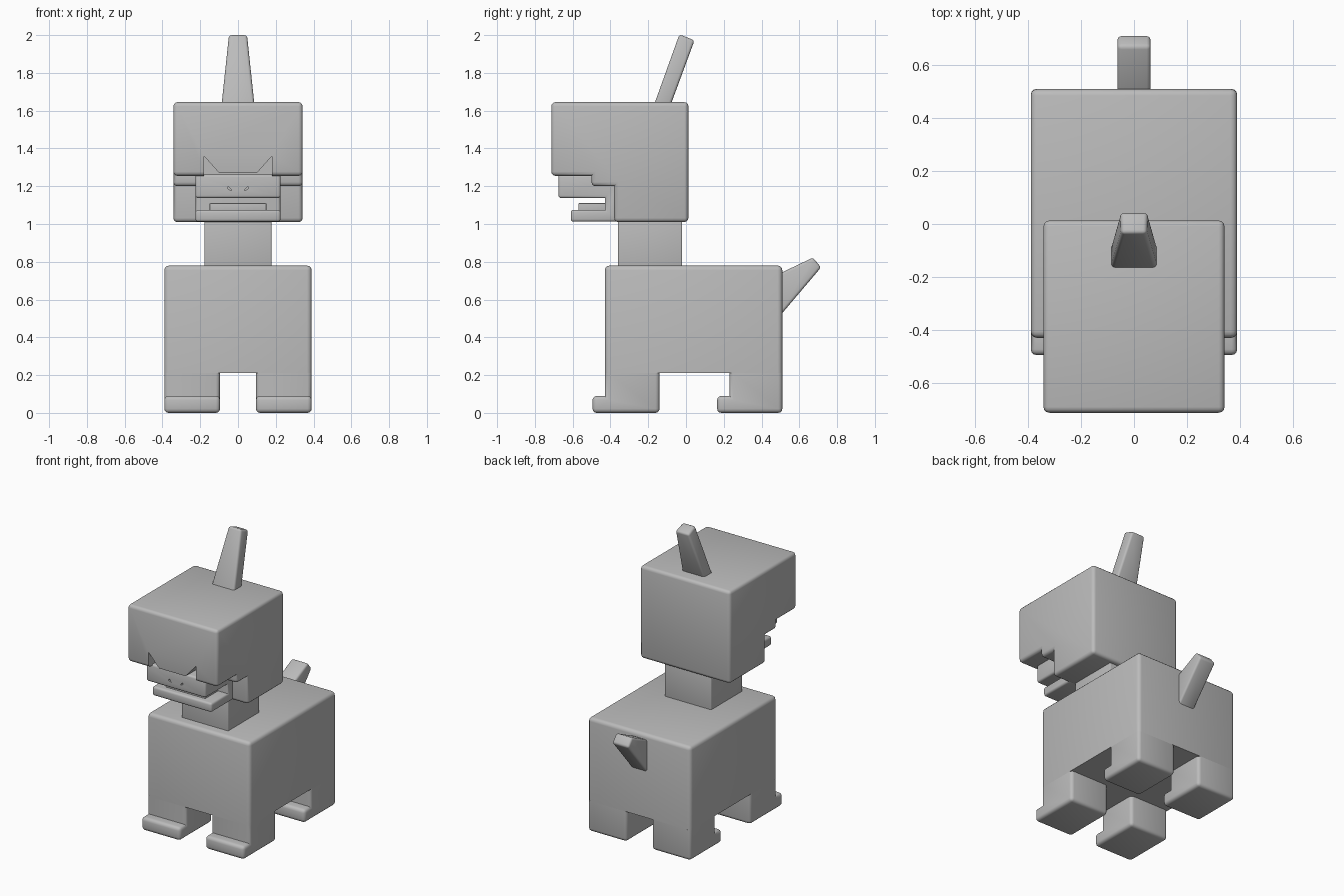
import bpy, bmesh, math

if "Cube" in bpy.data.objects:
    bpy.data.objects.remove(bpy.data.objects["Cube"])

grey = bpy.data.materials.new("plain grey")
grey.diffuse_color = (0.5, 0.5, 0.5, 1)
grey.use_nodes = True
grey.node_tree.nodes["Principled BSDF"].inputs["Base Color"].default_value = grey.diffuse_color


def prism(name, pts, a, b, axis="x", bevel=0.0, open_z=None, taper=None):
    """Extrude a profile along x (points are y,z) or y (points are x,z); round convex edges."""
    place = (lambda t, p: (t, p[0], p[1])) if axis == "x" else (lambda t, p: (p[0], t, p[1]))
    bm = bmesh.new()
    ends = [[bm.verts.new(place(t, p)) for p in pts] for t in (a, b)]
    for ring in ends:
        bm.faces.new(ring)
    n = len(pts)
    for i in range(n):
        j = (i + 1) % n
        bm.faces.new((ends[0][i], ends[0][j], ends[1][j], ends[1][i]))
    if taper:
        for v in bm.verts:
            v.co.x *= taper(v.co.z)
    bmesh.ops.recalc_face_normals(bm, faces=bm.faces)
    if bevel:
        edges = [e for e in bm.edges if e.is_convex and not (
            open_z is not None and all(abs(v.co.z - open_z) < 1e-4 for v in e.verts))]
        bmesh.ops.bevel(bm, geom=edges, offset=bevel, segments=3, profile=0.5,
                        affect="EDGES", clamp_overlap=True)
    me = bpy.data.meshes.new(name)
    bm.to_mesh(me)
    bm.free()
    me.materials.append(grey)
    ob = bpy.data.objects.new(name, me)
    bpy.context.collection.objects.link(ob)
    return ob


def rect(u0, u1, z0, z1):
    return [(u0, z0), (u1, z0), (u1, z1), (u0, z1)]


def activate(ob):
    bpy.ops.object.select_all(action="DESELECT")
    ob.select_set(True)
    bpy.context.view_layer.objects.active = ob


def cut(ob, cutter):
    m = ob.modifiers.new("cut", "BOOLEAN")
    m.operation, m.solver, m.object = "DIFFERENCE", "EXACT", cutter
    activate(ob)
    bpy.ops.object.modifier_apply(modifier=m.name)
    bpy.data.objects.remove(cutter)


# Body, with its underside left sharp where the legs join
prism("body", rect(-0.43, 0.51, 0.21, 0.78), -0.39, 0.39, bevel=0.025, open_z=0.21)

# Legs with toes
for label, toe, front, back in (("front", -0.495, -0.43, -0.14), ("back", 0.165, 0.23, 0.51)):
    leg = [(back, 0.21), (front, 0.21), (front, 0.09), (toe, 0.09), (toe, 0), (back, 0)]
    for side, x0, x1 in (("left", 0.095, 0.39), ("right", -0.39, -0.095)):
        prism(f"{label}_leg_{side}", leg, x0, x1, bevel=0.022, open_z=0.21)

# Neck
prism("neck", rect(-0.36, -0.02, 0.75, 1.04), -0.177, 0.177, bevel=0.006)

# Head with stepped underside and notched brow
head = prism("head", [(0.013, 1.01), (0.013, 1.645), (-0.713, 1.645), (-0.713, 1.255),
                      (-0.5, 1.255), (-0.5, 1.2), (-0.38, 1.2), (-0.38, 1.01)],
             -0.342, 0.342, bevel=0.022)
cut(head, prism("brow_cutter", [(-0.18, 1.22), (-0.18, 1.36), (-0.1, 1.27), (0.1, 1.27),
                                (0.18, 1.36), (0.18, 1.22)], -0.8, -0.52, axis="y"))

# Snout and lower jaw with open mouth
snout = prism("snout_and_jaw", [(-0.34, 1.012), (-0.61, 1.012), (-0.61, 1.075), (-0.43, 1.075),
                                (-0.43, 1.137), (-0.675, 1.137), (-0.675, 1.262), (-0.34, 1.262)],
              -0.225, 0.225, bevel=0.014)
for s in (-1, 1):
    cut(snout, prism("nostril_cutter", [(s * 0.032, 1.177), (s * 0.052, 1.2), (s * 0.054, 1.185)],
                     -0.7, -0.655, axis="y"))

# Tongue
prism("tongue", rect(-0.57, -0.41, 1.06, 1.11), -0.15, 0.15, bevel=0.004)

# Horn, narrowing upward and leaning back
prism("horn", [(-0.173, 1.62), (-0.085, 1.62), (0.045, 1.972), (-0.035, 2.004)],
      -1, 1, bevel=0.014, taper=lambda z: 0.086 - 0.038 * (z - 1.64) / 0.36)

# Tail
prism("tail", [(0.49, 0.505), (0.715, 0.77), (0.672, 0.822), (0.49, 0.735)],
      -0.062, 0.062, bevel=0.014)

for ob in list(bpy.context.collection.objects):
    activate(ob)
    bpy.ops.object.shade_smooth_by_angle(angle=math.radians(35))
